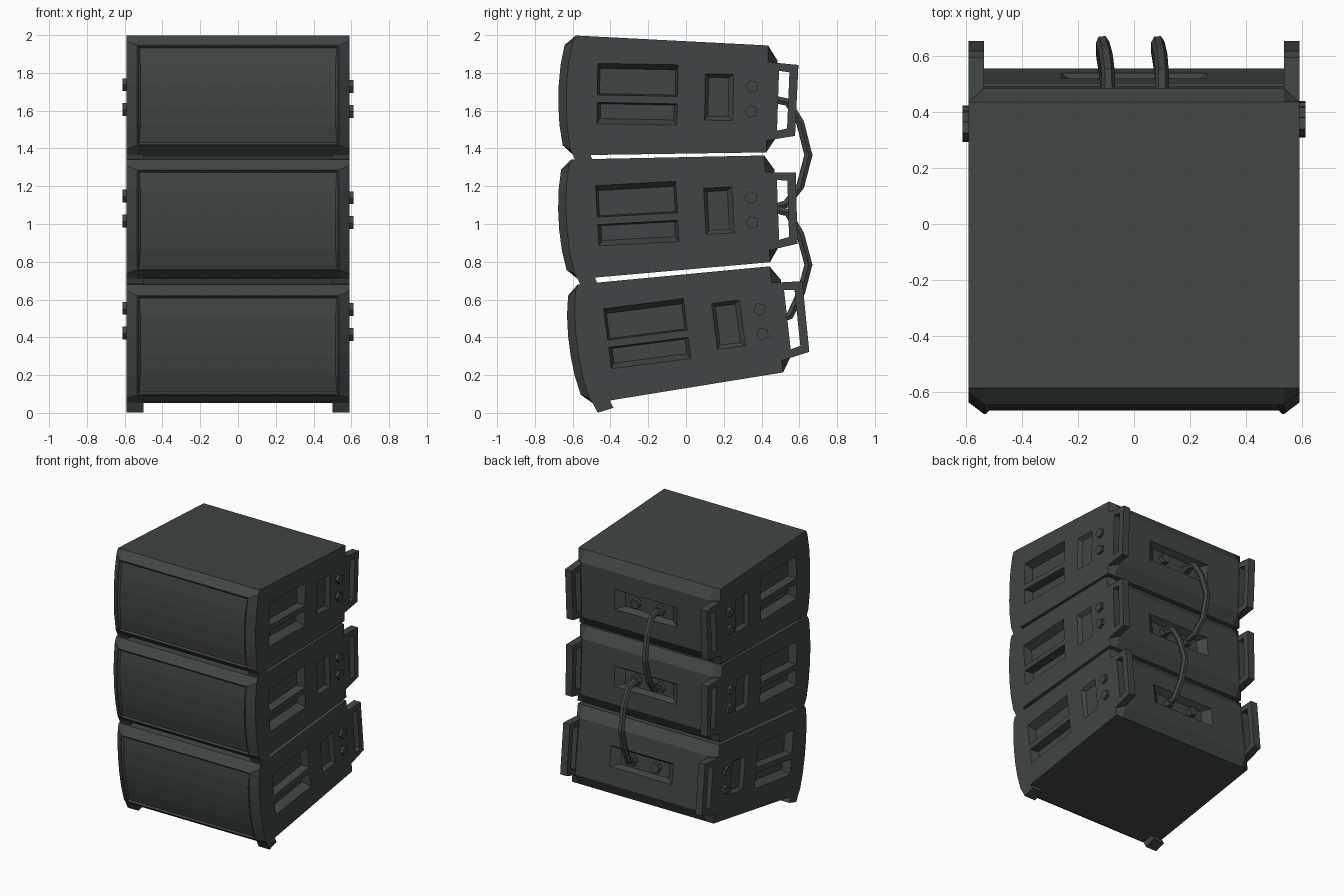
import bpy, bmesh, math
from mathutils import Matrix

if "Cube" in bpy.data.objects:
    bpy.data.objects.remove(bpy.data.objects["Cube"])

mat = bpy.data.materials.new("dark_slate")
mat.diffuse_color = (0.050, 0.060, 0.058, 1)
mat.use_nodes = True
mat.node_tree.nodes["Principled BSDF"].inputs["Base Color"].default_value = mat.diffuse_color


def loft(bm, rings, closed=False):
    """Skin a list of equal-length rings; cap the ends unless it closes on itself."""
    vs = [[bm.verts.new(p) for p in r] for r in rings]
    n = len(vs[0])
    pairs = list(zip(vs, vs[1:])) + ([(vs[-1], vs[0])] if closed else [])
    for a, b in pairs:
        for i in range(n):
            j = (i + 1) % n
            bm.faces.new((a[i], a[j], b[j], b[i]))
    if not closed:
        bm.faces.new(vs[0])
        bm.faces.new(vs[-1])


def finish(bm, name):
    bmesh.ops.recalc_face_normals(bm, faces=bm.faces)
    me = bpy.data.meshes.new(name)
    bm.to_mesh(me)
    bm.free()
    me.materials.append(mat)
    return me


def side(x, pts):
    return [(x, y, z) for y, z in pts]


def rect(u0, u1, v0, v1):
    return [(u0, v0), (u1, v0), (u1, v1), (u0, v1)]


def ngon(u, v, r, n, start=0.0):
    return [(u + r * math.cos(start + math.tau * i / n),
             v + r * math.sin(start + math.tau * i / n)) for i in range(n)]


# Cabinet shell: side profiles, set back at the outer x for the chamfered rim
arc = [(-0.648, 0.265), (-0.667, 0.16), (-0.675, 0.053),
       (-0.675, -0.053), (-0.667, -0.16), (-0.648, -0.265)]
inner = ([(-0.59, 0.317)] + arc + [(-0.59, -0.317), (0.43, -0.283),
         (0.48, -0.205), (0.48, 0.205), (0.43, 0.283)])
outer = ([(-0.59, 0.317)] + [(y + 0.042, z * 1.08) for y, z in arc] +
         [(-0.59, -0.317), (0.43, -0.283), (0.43, -0.205), (0.43, 0.205), (0.43, 0.283)])
bm = bmesh.new()
loft(bm, [side(-0.59, outer), side(-0.535, inner), side(0.535, inner), side(0.59, outer)])
bmesh.ops.recalc_face_normals(bm, faces=bm.faces)
# Recessed front grille
grille = [f for f in bm.faces if f.calc_center_median().y < -0.64
          and abs(f.calc_center_median().x) < 0.1]
bmesh.ops.inset_region(bm, faces=grille, thickness=0.006, depth=0)
bmesh.ops.inset_region(bm, faces=grille, thickness=0.012, depth=-0.012)
shell = finish(bm, "cabinet")

# Cutters: side handle pockets, side slot and rear connector pocket
bm = bmesh.new()
pockets = [
    (rect(-0.47, -0.045, 0.005, 0.172), rect(-0.458, -0.057, 0.012, 0.145), 0.06),
    (rect(-0.47, -0.045, -0.148, -0.035), rect(-0.452, -0.063, -0.12, -0.042), 0.06),
    (rect(0.10, 0.25, -0.118, 0.127), rect(0.118, 0.225, -0.098, 0.108), 0.025)]
for s in (-1, 1):
    for out, inn, d in pockets:
        loft(bm, [side(s * 0.62, out), side(s * 0.59, out), side(s * (0.59 - d), inn)])
out, inn = rect(-0.26, 0.26, -0.075, 0.075), rect(-0.20, 0.20, -0.055, 0.05)
loft(bm, [[(u, y, v) for u, v in r] for y, r in ((0.51, out), (0.48, out), (0.435, inn))])
cut_mesh = finish(bm, "pocket_cutter")
tmp = bpy.data.objects.new("tmp_shell", shell)
cutter = bpy.data.objects.new("pocket_cutter", cut_mesh)
for o in (tmp, cutter):
    bpy.context.collection.objects.link(o)
cutter.hide_render = True
mod = tmp.modifiers.new("cut", 'BOOLEAN')
mod.operation = 'DIFFERENCE'
mod.solver = 'EXACT'
mod.object = cutter
dg = bpy.context.evaluated_depsgraph_get()
cabinet = bpy.data.meshes.new_from_object(tmp.evaluated_get(dg))
cabinet.materials.clear()
cabinet.materials.append(mat)
for o in (tmp, cutter):
    bpy.data.objects.remove(o)

# Rear corner brackets: open rectangular loops
bm = bmesh.new()
frame = [(0.43, 0.195), (0.592, 0.183), (0.581, -0.193), (0.43, -0.22)]
hole = [(0.490, 0.150), (0.545, 0.143), (0.538, -0.155), (0.485, -0.167)]
for s in (-1, 1):
    a, b = s * 0.535, s * 0.59
    loft(bm, [side(a, frame), side(b, frame), side(b, hole), side(a, hole)], closed=True)
brackets = finish(bm, "rear_brackets")

# Front feet at the lower corners
bm = bmesh.new()
foot = [(-0.606, -0.275), (-0.571, -0.37), (-0.485, -0.355), (-0.505, -0.30)]
for s in (-1, 1):
    loft(bm, [side(s * 0.50, foot), side(s * 0.59, foot)])
feet = finish(bm, "front_feet")

# Five-sided bolts on both sides
bm = bmesh.new()
for s, y, dz in ((1, 0.348, 0), (-1, 0.333, 0.009)):
    for z in (0.064, -0.068):
        loft(bm, [side(s * 0.57, ngon(y, z + dz, 0.036, 5, math.pi)),
                  side(s * 0.611, ngon(y, z + dz, 0.036, 5, math.pi))])
bolts = finish(bm, "side_bolts")

# Rear cable sockets
bm = bmesh.new()
for x in (-0.1, 0.1):
    loft(bm, [[(u, y, v) for u, v in ngon(x, 0, r, 6)]
              for y, r in ((0.42, 0.04), (0.47, 0.036))])
sockets = finish(bm, "cable_sockets")

# Three identical cabinets fanned along a curve
placings = {"top": (0, 1.67, -1.05), "middle": (0, 1.057, 3.1), "bottom": (0.052, 0.4405, 7.3)}
for label, (y, z, deg) in placings.items():
    for part, me in (("cabinet", cabinet), ("rear_brackets", brackets), ("front_feet", feet),
                     ("side_bolts", bolts), ("cable_sockets", sockets)):
        ob = bpy.data.objects.new(f"{label}_{part}", me)
        ob.matrix_world = Matrix.Translation((0, y, z)) @ Matrix.Rotation(math.radians(deg), 4, 'X')
        bpy.context.collection.objects.link(ob)


# Link cables between neighbouring cabinets
def cable(name, pts):
    cu = bpy.data.curves.new(name, 'CURVE')
    cu.dimensions = '3D'
    cu.bevel_depth = 0.024
    cu.bevel_resolution = 1
    cu.use_fill_caps = True
    sp = cu.splines.new('POLY')
    sp.points.add(len(pts) - 1)
    for p, co in zip(sp.points, pts):
        p.co = (*co, 1)
    sp.use_smooth = False
    cu.materials.append(mat)
    bpy.context.collection.objects.link(bpy.data.objects.new(name, cu))


cable("upper_cable", [(-0.09, 0.44, 1.665), (-0.092, 0.54, 1.645), (-0.10, 0.605, 1.535),
                      (-0.112, 0.648, 1.365), (-0.112, 0.605, 1.20), (-0.10, 0.53, 1.105),
                      (-0.092, 0.44, 1.08)])
cable("lower_cable", [(0.10, 0.44, 1.085), (0.10, 0.54, 1.06), (0.095, 0.605, 0.945),
                      (0.085, 0.648, 0.785), (0.085, 0.61, 0.64), (0.095, 0.55, 0.515),
                      (0.10, 0.47, 0.49)])
